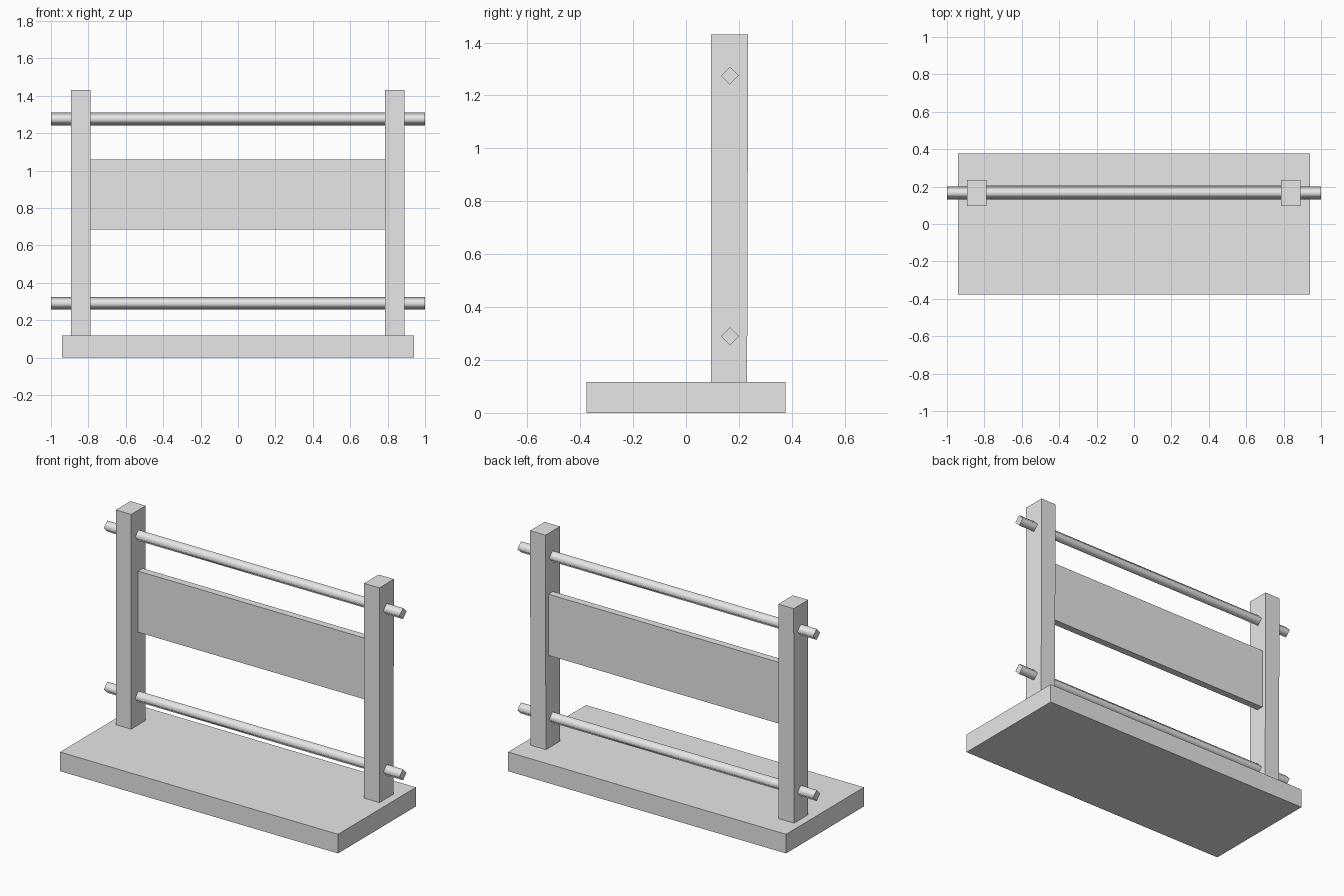
import bpy, bmesh, math
from mathutils import Matrix

if "Cube" in bpy.data.objects:
    bpy.data.objects.remove(bpy.data.objects["Cube"])

grey = bpy.data.materials.new("light_grey")
grey.use_nodes = True
grey.diffuse_color = (0.8, 0.8, 0.8, 1)
grey.node_tree.nodes["Principled BSDF"].inputs["Base Color"].default_value = (0.8, 0.8, 0.8, 1)


def add_object(name, bm):
    bmesh.ops.recalc_face_normals(bm, faces=bm.faces)
    mesh = bpy.data.meshes.new(name)
    bm.to_mesh(mesh)
    bm.free()
    mesh.materials.append(grey)
    obj = bpy.data.objects.new(name, mesh)
    bpy.context.collection.objects.link(obj)
    return obj


def box(name, low, high, foot_back=None):
    """Box between two corners; foot_back narrows its lower back edge."""
    bm = bmesh.new()
    bmesh.ops.create_cube(bm, size=1)
    for v in bm.verts:
        v.co = [l + (c + 0.5) * (h - l) for c, l, h in zip(v.co, low, high)]
        if foot_back and v.co.z < low[2] + 0.01 and v.co.y > low[1] + 0.01:
            v.co.y = foot_back
    return add_object(name, bm)


def rod(name, y, z, radius, length):
    """Four-sided smooth rod along x with flat, sharp ends."""
    bm = bmesh.new()
    bmesh.ops.create_cone(bm, cap_ends=True, segments=4, radius1=radius,
                          radius2=radius, depth=length)
    turn = Matrix.Translation((0, y, z)) @ Matrix.Rotation(math.pi / 2, 4, "Y")
    bmesh.ops.transform(bm, matrix=turn, verts=bm.verts)
    bm.normal_update()
    for f in bm.faces:
        f.smooth = abs(f.normal.x) < 0.5
    for e in bm.edges:
        e.smooth = all(f.smooth for f in e.link_faces)
    return add_object(name, bm)


# Base slab and the board between the posts
box("base", (-0.94, -0.376, 0), (0.94, 0.376, 0.117))
box("panel", (-0.79, 0.162, 0.684), (0.787, 0.206, 1.058))

# Upright posts, slightly narrower at the foot
for name, x in (("right_post", -0.841), ("left_post", 0.838)):
    box(name, (x - 0.052, 0.095, 0.117), (x + 0.052, 0.235, 1.43), foot_back=0.231)

# Cross rods passing through both posts
for name, z in (("lower_rod", 0.29), ("upper_rod", 1.275)):
    rod(name, 0.166, z, 0.034, 2)
